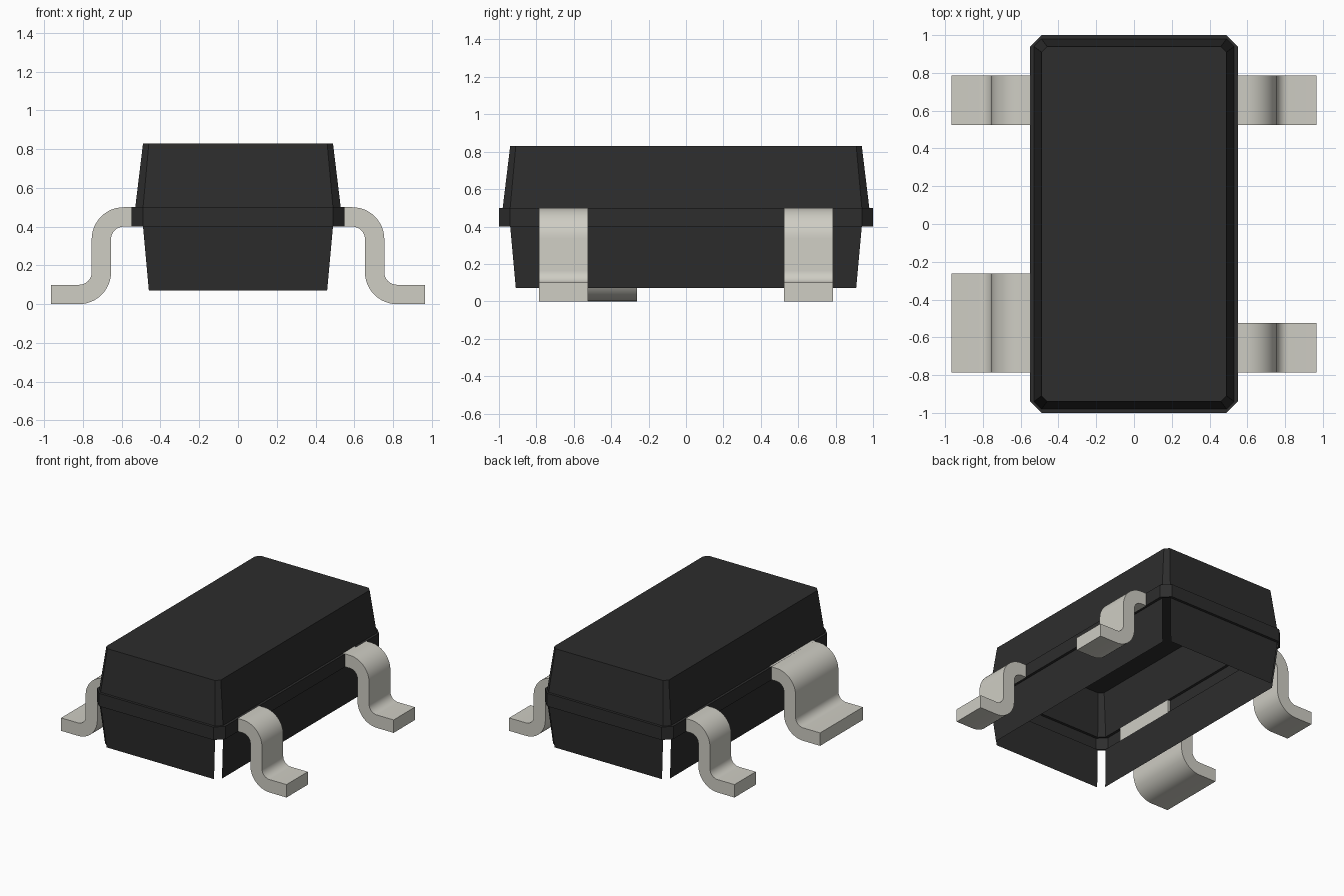
import bpy
import bmesh
from math import sin, cos, radians

if "Cube" in bpy.data.objects:
    bpy.data.objects.remove(bpy.data.objects["Cube"], do_unlink=True)


def make_material(name, color, roughness, metallic=0.0):
    mat = bpy.data.materials.new(name)
    mat.use_nodes = True
    mat.diffuse_color = (*color, 1)
    bsdf = mat.node_tree.nodes["Principled BSDF"]
    bsdf.inputs["Base Color"].default_value = (*color, 1)
    bsdf.inputs["Roughness"].default_value = roughness
    bsdf.inputs["Metallic"].default_value = metallic
    return mat


BLACK = make_material("black plastic", (0.026, 0.026, 0.026), 0.6)
METAL = make_material("pale metal", (0.62, 0.61, 0.55), 0.5)


def finish(name, bm, mat):
    mesh = bpy.data.meshes.new(name)
    bm.to_mesh(mesh)
    bm.free()
    mesh.materials.append(mat)
    obj = bpy.data.objects.new(name, mesh)
    bpy.context.scene.collection.objects.link(obj)
    return obj


def octagon(bm, hx, hy, chamfer, z):
    """Rectangle with cut corners, counter-clockwise; even edges are the long sides."""
    a, b = hx - chamfer, hy - chamfer
    outline = [(-a, -hy), (a, -hy), (hx, -b), (hx, b),
               (a, hy), (-a, hy), (-hx, b), (-hx, -b)]
    return [bm.verts.new((x, y, z)) for x, y in outline]


def shell(name, rings, cap=False, corners=True):
    """Open thin shell lofted upward through cut-corner rings."""
    bm = bmesh.new()
    loops = [octagon(bm, *ring) for ring in rings]
    for low, high in zip(loops, loops[1:]):
        for i in range(0, 8, 1 if corners else 2):
            j = (i + 1) % 8
            bm.faces.new((low[i], low[j], high[j], high[i]))
    if cap:
        bm.faces.new(loops[-1])
    loose = [v for v in bm.verts if not v.link_faces]
    bmesh.ops.delete(bm, geom=loose, context='VERTS')
    return finish(name, bm, BLACK)


# Body: capped tapered top, projecting band with ledges, open skirt split at corners
shell("body_top", [(0.53, 0.98, 0.04, 0.5), (0.49, 0.94, 0.03, 0.83)], cap=True)
shell("body_band", [(0.53, 0.98, 0.04, 0.4), (0.55, 1.0, 0.06, 0.4),
                    (0.55, 1.0, 0.06, 0.5), (0.53, 0.98, 0.04, 0.5)])
shell("body_skirt", [(0.50, 0.95, 0.04, 0.07), (0.53, 0.98, 0.04, 0.4)], corners=False)


def arc(cx, cz, r, start, end, steps=12):
    angles = [radians(start + (end - start) * i / steps) for i in range(steps + 1)]
    return [(cx + r * cos(t), cz + r * sin(t)) for t in angles]


# Gull-wing lead profile in x and z: upper surface outward, then lower surface back
SMALL, LARGE = 0.065, 0.165
PROFILE = ([(0.53, 0.5)] + arc(0.59, 0.335, LARGE, 90, 0)
           + arc(0.82, 0.165, SMALL, 180, 270) + [(0.965, 0.1), (0.965, 0)]
           + arc(0.82, 0.165, LARGE, 270, 180)
           + arc(0.59, 0.335, SMALL, 0, 90) + [(0.53, 0.4)])


def lead(name, side, y0, y1):
    bm = bmesh.new()
    face = bm.faces.new([bm.verts.new((side * x, y0, z)) for x, z in PROFILE])
    ext = bmesh.ops.extrude_face_region(bm, geom=[face], use_keep_orig=True)
    moved = [g for g in ext["geom"] if isinstance(g, bmesh.types.BMVert)]
    bmesh.ops.translate(bm, vec=(0, y1 - y0, 0), verts=moved)
    bmesh.ops.recalc_face_normals(bm, faces=bm.faces)
    obj = finish(name, bm, METAL)
    bpy.ops.object.select_all(action='DESELECT')
    obj.select_set(True)
    bpy.context.view_layer.objects.active = obj
    bpy.ops.object.shade_smooth_by_angle(angle=radians(30))


# Leads: three narrow, one wide
lead("back_left_lead", 1, 0.525, 0.785)
lead("front_left_lead", 1, -0.785, -0.525)
lead("back_right_lead", -1, 0.525, 0.785)
lead("front_right_wide_lead", -1, -0.785, -0.262)
